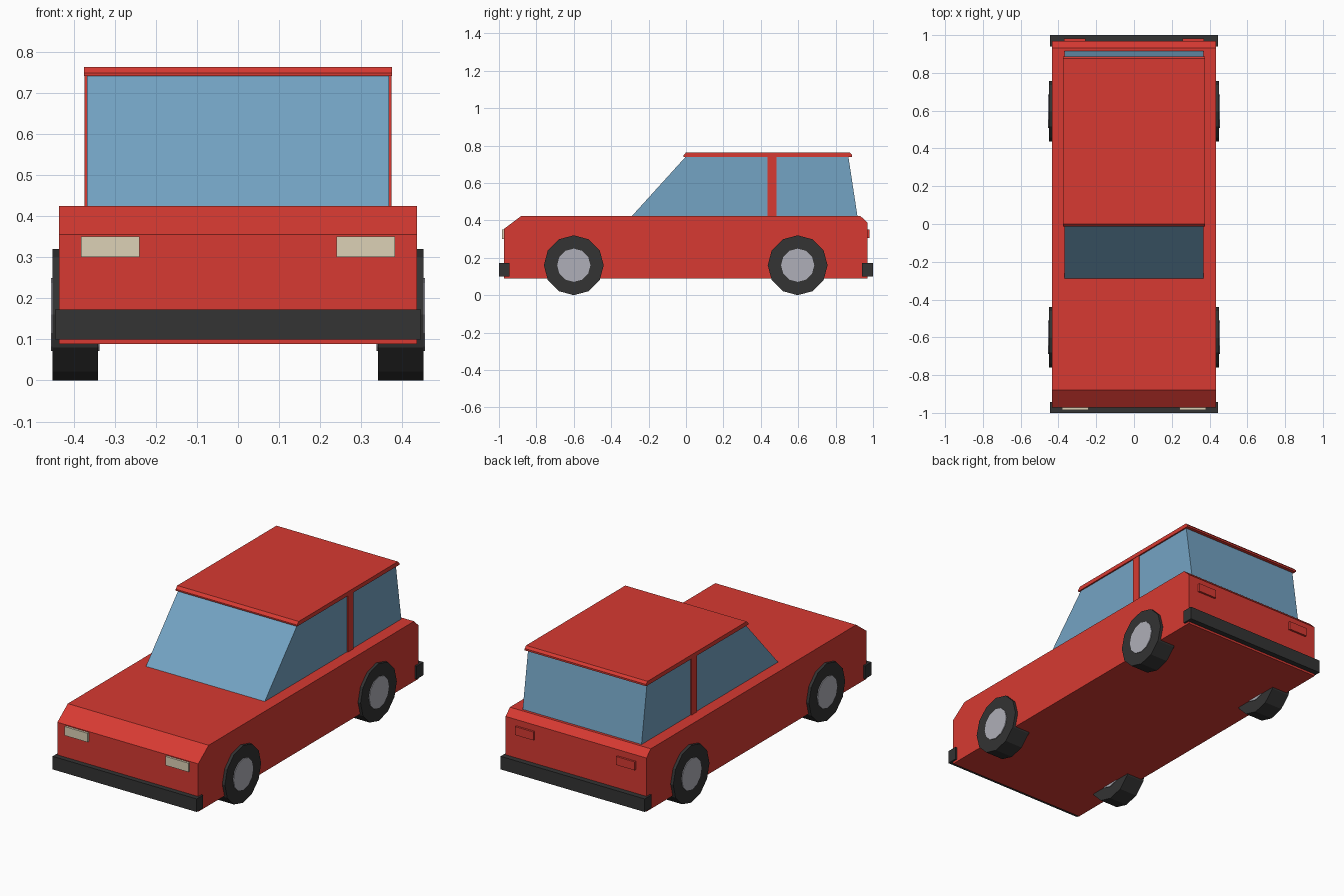
import bpy, bmesh, math
from mathutils import Matrix

if "Cube" in bpy.data.objects:
    bpy.data.objects.remove(bpy.data.objects["Cube"])


def material(name, rgb):
    m = bpy.data.materials.new(name)
    m.diffuse_color = (*rgb, 1)
    m.use_nodes = True
    m.node_tree.nodes["Principled BSDF"].inputs["Base Color"].default_value = m.diffuse_color
    return m


RED = material("red_paint", (0.68, 0.042, 0.032))
GLASS = material("blue_glass", (0.175, 0.37, 0.55))
BLACK = material("black_rubber", (0.033, 0.033, 0.033))
GREY = material("grey_hub", (0.43, 0.43, 0.48))
CREAM = material("cream_lamp", (0.72, 0.64, 0.47))


def finish(name, bm, mat):
    bmesh.ops.recalc_face_normals(bm, faces=bm.faces)
    mesh = bpy.data.meshes.new(name)
    bm.to_mesh(mesh)
    bm.free()
    mesh.materials.append(mat)
    ob = bpy.data.objects.new(name, mesh)
    bpy.context.collection.objects.link(ob)
    return ob


def extrude_profile(name, profile, x0, x1, mat):
    """Side profile of (y, z) points, extruded along x."""
    bm = bmesh.new()
    face = bm.faces.new([bm.verts.new((x0, y, z)) for y, z in profile])
    new = bmesh.ops.extrude_face_region(bm, geom=[face])["geom"]
    bmesh.ops.translate(bm, vec=(x1 - x0, 0, 0),
                        verts=[v for v in new if isinstance(v, bmesh.types.BMVert)])
    return finish(name, bm, mat)


def box(name, x, y, z, mat):
    return extrude_profile(name, [(y[0], z[0]), (y[1], z[0]), (y[1], z[1]), (y[0], z[1])],
                           x[0], x[1], mat)


def disc(name, x0, x1, y, z, radius, mat):
    """Twelve-sided cylinder with its axle along x."""
    bm = bmesh.new()
    bmesh.ops.create_cone(bm, cap_ends=True, segments=12, radius1=radius, radius2=radius,
                          depth=abs(x1 - x0),
                          matrix=Matrix.Translation(((x0 + x1) / 2, y, z))
                          @ Matrix.Rotation(math.pi / 2, 4, 'Y'))
    return finish(name, bm, mat)


# Lower body with sloped nose and clipped tail edge
extrude_profile("body", [(-0.972, 0.088), (-0.972, 0.355), (-0.88, 0.424), (0.932, 0.424),
                         (0.97, 0.387), (0.97, 0.088)], -0.435, 0.435, RED)

# Glass cabin and roof panel
extrude_profile("cabin_glass", [(-0.292, 0.42), (0.917, 0.42), (0.868, 0.742), (0.0, 0.742)],
                -0.367, 0.367, GLASS)
extrude_profile("roof", [(-0.014, 0.74), (0.887, 0.74), (0.887, 0.75), (0.875, 0.763),
                         (0.0, 0.763), (-0.014, 0.748)], -0.375, 0.375, RED)

# Bumpers
box("front_bumper", (-0.445, 0.445), (-1.0, -0.943), (0.1, 0.173), BLACK)
box("rear_bumper", (-0.445, 0.445), (0.94, 1.0), (0.1, 0.173), BLACK)

for side, s in (("left", -1), ("right", 1)):
    # Door pillars and lamps
    box(f"{side}_pillar", (s * 0.35, s * 0.373), (0.437, 0.484), (0.42, 0.745), RED)
    box(f"{side}_headlight", (s * 0.24, s * 0.382), (-0.984, -0.96), (0.3, 0.35), CREAM)
    box(f"{side}_tail_light", (s * 0.256, s * 0.37), (0.96, 0.981), (0.305, 0.352), RED)
    # Wheels with hubs showing on both faces
    for end, y in (("front", -0.6), ("rear", 0.597)):
        disc(f"{end}_{side}_tyre", s * 0.341, s * 0.451, y, 0.16, 0.16, BLACK)
        disc(f"{end}_{side}_hub", s * 0.337, s * 0.455, y, 0.16, 0.089, GREY)
